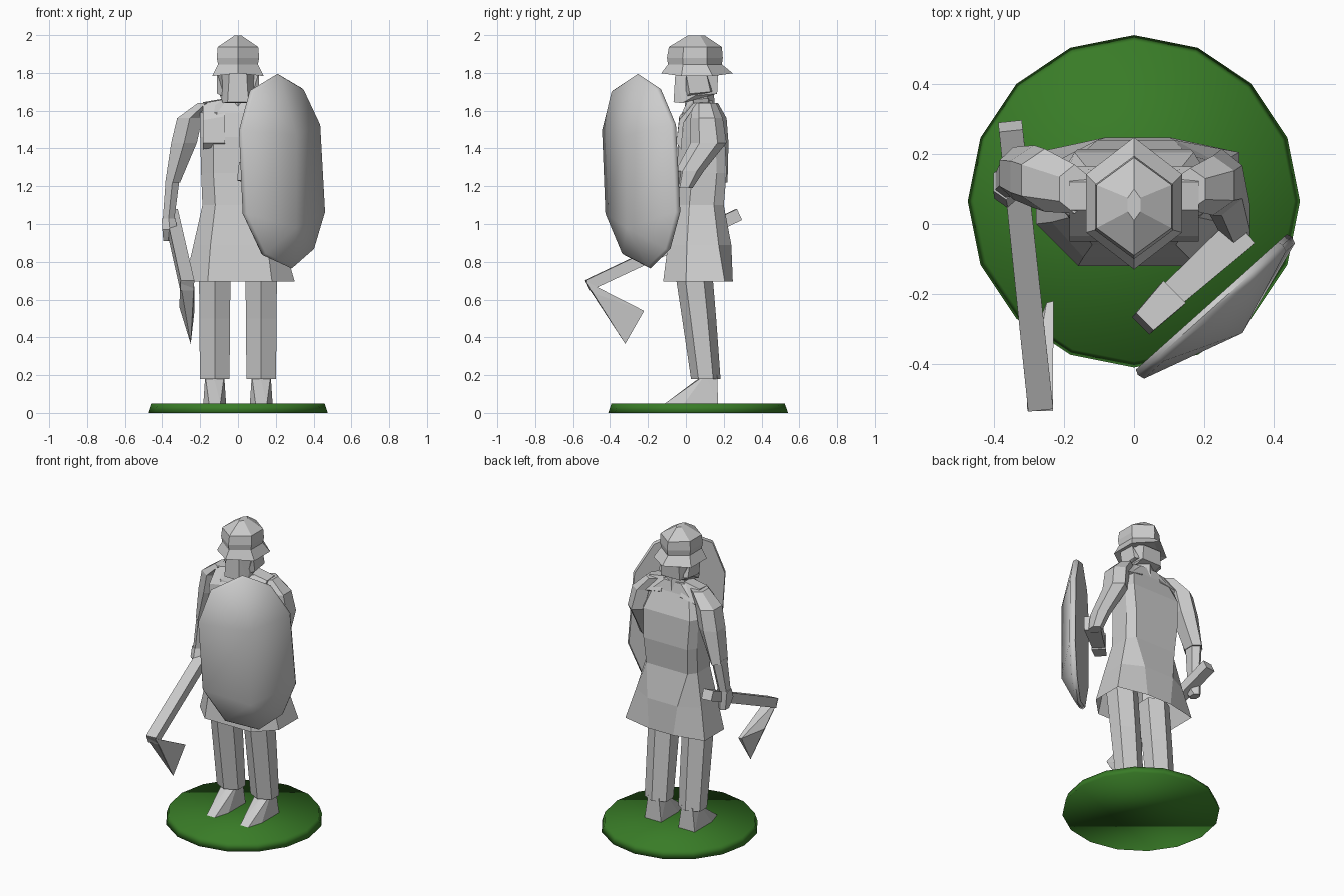
import bpy, bmesh, math
from mathutils import Vector

if "Cube" in bpy.data.objects:
    bpy.data.objects.remove(bpy.data.objects["Cube"])


def finish(name, bm):
    bmesh.ops.recalc_face_normals(bm, faces=bm.faces)
    me = bpy.data.meshes.new(name)
    bm.to_mesh(me)
    bm.free()
    ob = bpy.data.objects.new(name, me)
    bpy.context.collection.objects.link(ob)
    return ob


def smooth(ob, degrees):
    bpy.ops.object.select_all(action='DESELECT')
    bpy.context.view_layer.objects.active = ob
    ob.select_set(True)
    bpy.ops.object.shade_smooth_by_angle(angle=math.radians(degrees))


def loft(name, rings, bottom=True):
    """Skin a list of equal-length point rings and cap the ends."""
    bm = bmesh.new()
    vs = [[bm.verts.new(p) for p in r] for r in rings]
    n = len(vs[0])
    for a, b in zip(vs, vs[1:]):
        for i in range(n):
            j = (i + 1) % n
            bm.faces.new((a[i], a[j], b[j], b[i]))
    if bottom:
        bm.faces.new(vs[0][::-1])
    bm.faces.new(vs[-1])
    return finish(name, bm)


def hull(name, pts):
    bm = bmesh.new()
    for p in pts:
        bm.verts.new(p)
    bmesh.ops.convex_hull(bm, input=bm.verts)
    return finish(name, bm)


def oval(cx, cy, z, rx, ry, n=6, phase=90):
    return [(cx + rx * math.cos(math.radians(phase + 360 * i / n)),
             cy + ry * math.sin(math.radians(phase + 360 * i / n)), z) for i in range(n)]


def bar(name, a, b, w1, w2, h1, h2):
    """Square bar between two points."""
    a, b = Vector(a), Vector(b)
    d = (b - a).normalized()
    s = d.cross(Vector((0, 0, 1))).normalized()
    u = s.cross(d)
    return loft(name, [[c + s * w * i + u * h * j for i, j in ((-1, -1), (1, -1), (1, 1), (-1, 1))]
                       for c, w, h in ((a, w1, h1), (b, w2, h2))])


def slab(hw, fw, yf, yb, bw, z, cx=0.0, ys=None):
    """Eight-sided body section: half width, front width, front y, back y, back width."""
    s0, s1 = ys or (yf * .7 + yb * .3, yf * .2 + yb * .8)
    right = [(fw, yf), (hw, s0), (hw, s1), (bw, yb)]
    return [(cx + x, y, z) for x, y in right] + [(cx - x, y, z) for x, y in right[::-1]]


# Ground disc
base = loft("base", [oval(0, .065, 0, .475, .475, 16), oval(0, .065, .05, .458, .458, 16)])
mat = bpy.data.materials.new("green")
mat.diffuse_color = (.04, .2, .02, 1)
mat.use_nodes = True
mat.node_tree.nodes["Principled BSDF"].inputs["Base Color"].default_value = mat.diffuse_color
base.data.materials.append(mat)
smooth(base, 180)

# Legs and feet
for s, side in ((-1, "right"), (1, "left")):
    x = .123 * s
    loft(side + "_leg", [oval(x, .105, .18, .09, .078), oval(x, .07, .5, .094, .09),
                         oval(x, .035, .8, .096, .1)])
    hull(side + "_foot", [(x + i * .06, y, .05) for i in (-1, 1) for y in (-.01, .17)] +
         [(x - .03, -.11, .05), (x + .03, -.11, .05), (x, .05, .17),
          (x - .05, .1, .2), (x + .05, .1, .2), (x - .04, .165, .2), (x + .04, .165, .2)])

# Tunic with open flared skirt
loft("tunic", [slab(.29, .17, -.12, .248, .09, .695, .01, (.0, .205)),
               slab(.24, .15, -.095, .24, .11, .89, .005),
               slab(.188, .12, -.06, .2, .15, 1.1),
               slab(.195, .13, -.045, .215, .16, 1.27),
               slab(.2, .13, -.04, .205, .17, 1.46),
               slab(.2, .11, -.02, .155, .13, 1.59),
               slab(.1, .06, .01, .14, .06, 1.655)], bottom=False)

# Shoulder straps, front to top of shoulder
strap = [(-.05, 1.43), (-.035, 1.57), (.04, 1.66), (.12, 1.665), (.165, 1.58)]
for s, side in ((-1, "right"), (1, "left")):
    loft(side + "_strap", [[(s * .07, y, z), (s * .185, y, z - (.02 if z > 1.5 else 0)),
                            (s * .185, y * .8 + .015, z - .035), (s * .07, y * .8 + .015, z - .015)]
                           for y, z in strap])

# Neck, head and cheek hair
loft("neck", [oval(0, .075, 1.58, .085, .08), oval(0, .07, 1.74, .07, .075)])
hull("head", [(i * w, y, z) for i in (-1, 1) for w, y, z in
              ((.055, -.065, 1.645), (.08, -.02, 1.64), (.07, .165, 1.69), (.065, .17, 1.785),
               (.095, .06, 1.82), (.045, -.055, 1.81), (.095, .05, 1.68))])
for s, side in ((-1, "right"), (1, "left")):
    hull(side + "_cheek_hair", [(s * x, y, z) for x, y, z in
                                ((.11, .0, 1.8), (.105, .11, 1.79), (.11, .02, 1.69),
                                 (.105, .13, 1.7), (.07, .0, 1.67), (.07, .14, 1.7), (.07, .05, 1.8))])


# Brimmed helmet
def hat(w, yf, yb, z, dz=0):
    q = (yb - yf) * .28
    return [(0, yf, z + dz), (w, yf + q, z), (w, yb - q, z), (0, yb, z + dz),
            (-w, yb - q, z), (-w, yf + q, z)]


loft("helmet", [hat(.11, -.08, .19, 1.79, .02), hat(.137, -.13, .248, 1.783, .015),
                hat(.105, -.095, .19, 1.845), hat(.112, -.1, .195, 1.88),
                hat(.107, -.09, .19, 1.937), hat(.018, .01, .1, 1.998)])

# Arm hanging down on the weapon side
loft("right_upper_arm", [oval(-.17, .1, 1.64, .05, .07), oval(-.255, .125, 1.56, .077, .09),
                         oval(-.285, .135, 1.43, .078, .09), oval(-.345, .145, 1.22, .045, .075)])
loft("right_forearm", [oval(-.345, .145, 1.24, .042, .065), oval(-.367, .12, 1.02, .035, .045)])
hull("right_hand", oval(-.366, .12, 1.03, .042, .05) + oval(-.36, .1, .97, .045, .055) +
     oval(-.37, .13, .91, .028, .04))

# Bent arm behind the shield
loft("left_upper_arm", [oval(.16, .1, 1.64, .05, .06), oval(.225, .11, 1.56, .07, .085),
                        oval(.25, .12, 1.43, .068, .095), oval(.285, .02, 1.28, .052, .075),
                        oval(.295, -.01, 1.19, .04, .045)])
bar("left_forearm", (.31, -.02, 1.235), (.1, -.21, 1.26), .05, .038, .045, .04)
bar("left_hand", (.11, -.2, 1.26), (.025, -.285, 1.28), .045, .035, .05, .05)

# Axe
bar("axe_handle", (-.353, .28, 1.05), (-.268, -.52, .675), .034, .036, .032, .03)
hull("axe_blade", [(-.305, -.535, .695), (-.232, -.535, .7), (-.3, -.49, .635), (-.232, -.49, .635),
                   (-.23, -.22, .54), (-.25, -.225, .54), (-.25, -.32, .365), (-.31, -.38, .56)])

# Domed ten-sided shield turned to the front left
c, du, dn = Vector((.222, -.222, 0)), Vector((.745, .667, 0)), Vector((.667, -.745, 0))
rim = [(-.03, 1.795), (.14, 1.72), (.26, 1.53), (.295, 1.06), (.215, .86), (.07, .765),
       (-.135, .835), (-.27, 1.05), (-.297, 1.5), (-.22, 1.71)]


def shield_ring(k, off):
    return [c + du * u * k + dn * off + Vector((0, 0, 1.28 + (z - 1.28) * k)) for u, z in rim]


shield = bmesh.new()
rings = [[shield.verts.new(p) for p in shield_ring(k, o)] for k, o in ((.98, 0), (1, .015), (.98, .035))]
for a, b in zip(rings, rings[1:]):
    for i in range(10):
        j = (i + 1) % 10
        shield.faces.new((a[i], a[j], b[j], b[i]))
shield.faces.new(rings[0])
spine = [shield.verts.new(c + du * .005 + dn * .125 + Vector((0, 0, z))) for z in (1.47, .98)]
front = rings[2]
for i in range(10):
    j = (i + 1) % 10
    p, q = [spine[1] if 3 <= k <= 7 else spine[0] for k in (i, j)]
    shield.faces.new((front[i], front[j], q) if p == q else (front[i], front[j], q, p))
smooth(finish("shield", shield), 55)
